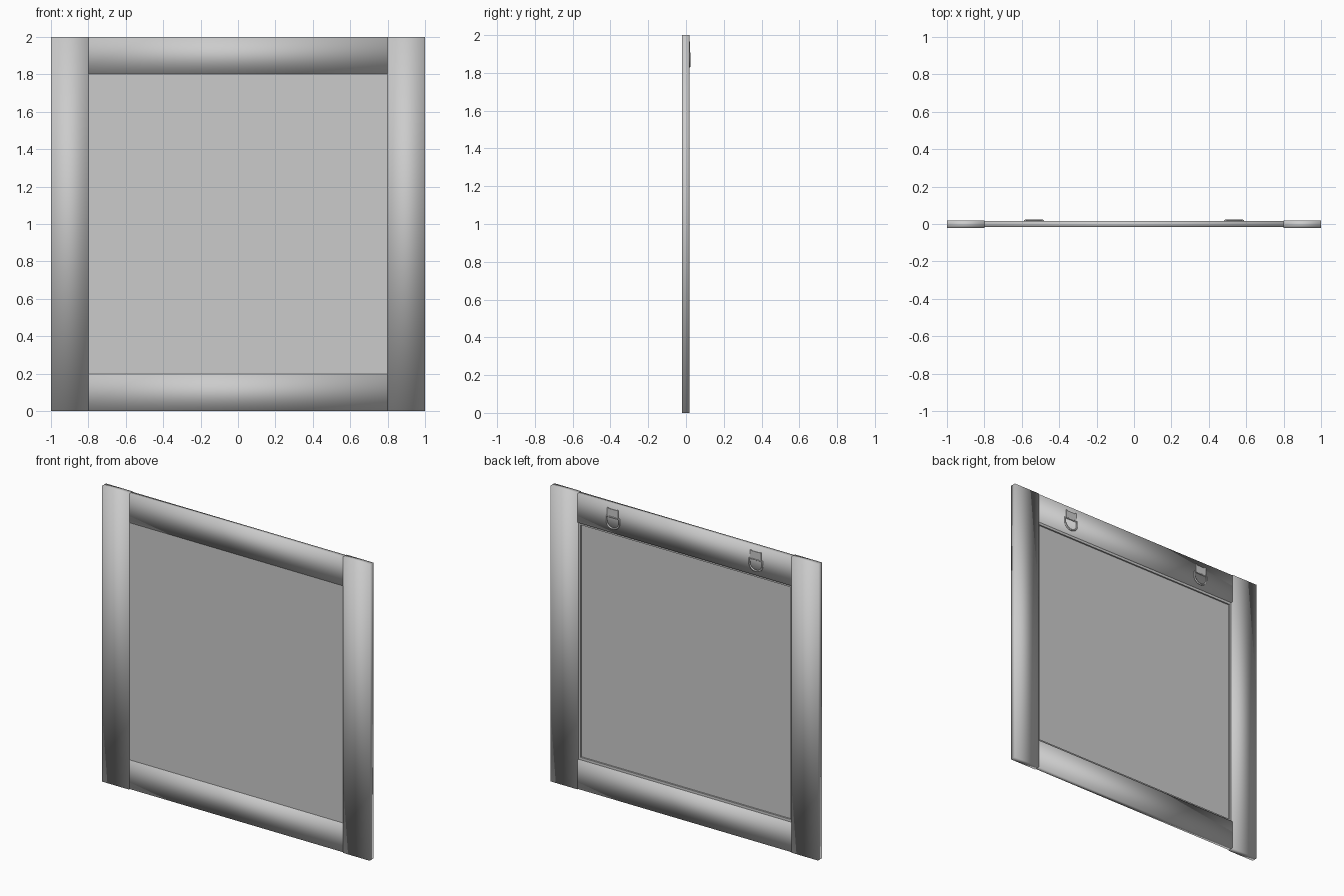
import bpy, bmesh, math
from mathutils import Vector

cube = bpy.data.objects.get("Cube")
if cube:
    bpy.data.objects.remove(cube, do_unlink=True)

grey = bpy.data.materials.new("plain_grey")
grey.use_nodes = True
grey.diffuse_color = (0.6, 0.6, 0.6, 1)
grey.node_tree.nodes["Principled BSDF"].inputs["Base Color"].default_value = (0.6, 0.6, 0.6, 1)


def box(name, low, high, smooth=False):
    low, high = Vector(low), Vector(high)
    mesh = bpy.data.meshes.new(name)
    bm = bmesh.new()
    bmesh.ops.create_cube(bm, size=1)
    for v in bm.verts:
        v.co = (low + high) / 2 + v.co * (high - low)
    for f in bm.faces:
        f.smooth = smooth
    bm.to_mesh(mesh)
    bm.free()
    mesh.materials.append(grey)
    obj = bpy.data.objects.new(name, mesh)
    bpy.context.collection.objects.link(obj)
    return obj


def wire(name, points, radius, closed=False):
    curve = bpy.data.curves.new(name, "CURVE")
    curve.dimensions = "3D"
    curve.bevel_depth = radius
    curve.bevel_resolution = 2
    curve.use_fill_caps = True
    spline = curve.splines.new("POLY")
    spline.points.add(len(points) - 1)
    for p, co in zip(spline.points, points):
        p.co = (*co, 1)
    spline.use_cyclic_u = closed
    curve.materials.append(grey)
    obj = bpy.data.objects.new(name, curve)
    bpy.context.collection.objects.link(obj)


# Frame: softly shaded stiles and slightly thinner rails
for side, s in (("left", 1), ("right", -1)):
    x0, x1 = sorted((0.8 * s, s))
    box(side + "_stile", (x0, -0.022, 0), (x1, 0.018, 2), True)
for side, z in (("bottom", 0.002), ("top", 1.802)):
    box(side + "_rail", (-0.805, -0.017, z), (0.805, 0.015, z + 0.196), True)

# Flat panel and the narrow stops that hold it from behind
box("panel", (-0.802, -0.015, 0.195), (0.802, -0.006, 1.805))
for side, s in (("left", 1), ("right", -1)):
    x0, x1 = sorted((0.785 * s, 0.802 * s))
    box(side + "_stop", (x0, -0.008, 0.195), (x1, 0.004, 1.805))
for side, z in (("bottom", 0.195), ("top", 1.785)):
    box(side + "_stop", (-0.79, -0.008, z), (0.79, 0.004, z + 0.02))

# Hangers on the back of the top rail: strap, screw heads and D-ring
for side, s in (("left", 1), ("right", -1)):
    x = 0.535 * s
    box(side + "_hanger_strap", (x - 0.036, 0.013, 1.91), (x + 0.036, 0.018, 1.962))
    for dx in (-0.036, 0.036):
        box(side + "_hanger_edge", (x + dx - 0.005, 0.013, 1.905),
            (x + dx + 0.005, 0.021, 1.966))
    ring = [(x - 0.048, 0.0175, 1.908), (x + 0.048, 0.0175, 1.908)]
    for i in range(17):
        a = math.pi * i / 16
        ring.append((x + 0.048 * math.cos(a), 0.0175, 1.878 - 0.045 * math.sin(a)))
    wire(side + "_hanger_ring", ring, 0.0055, True)
